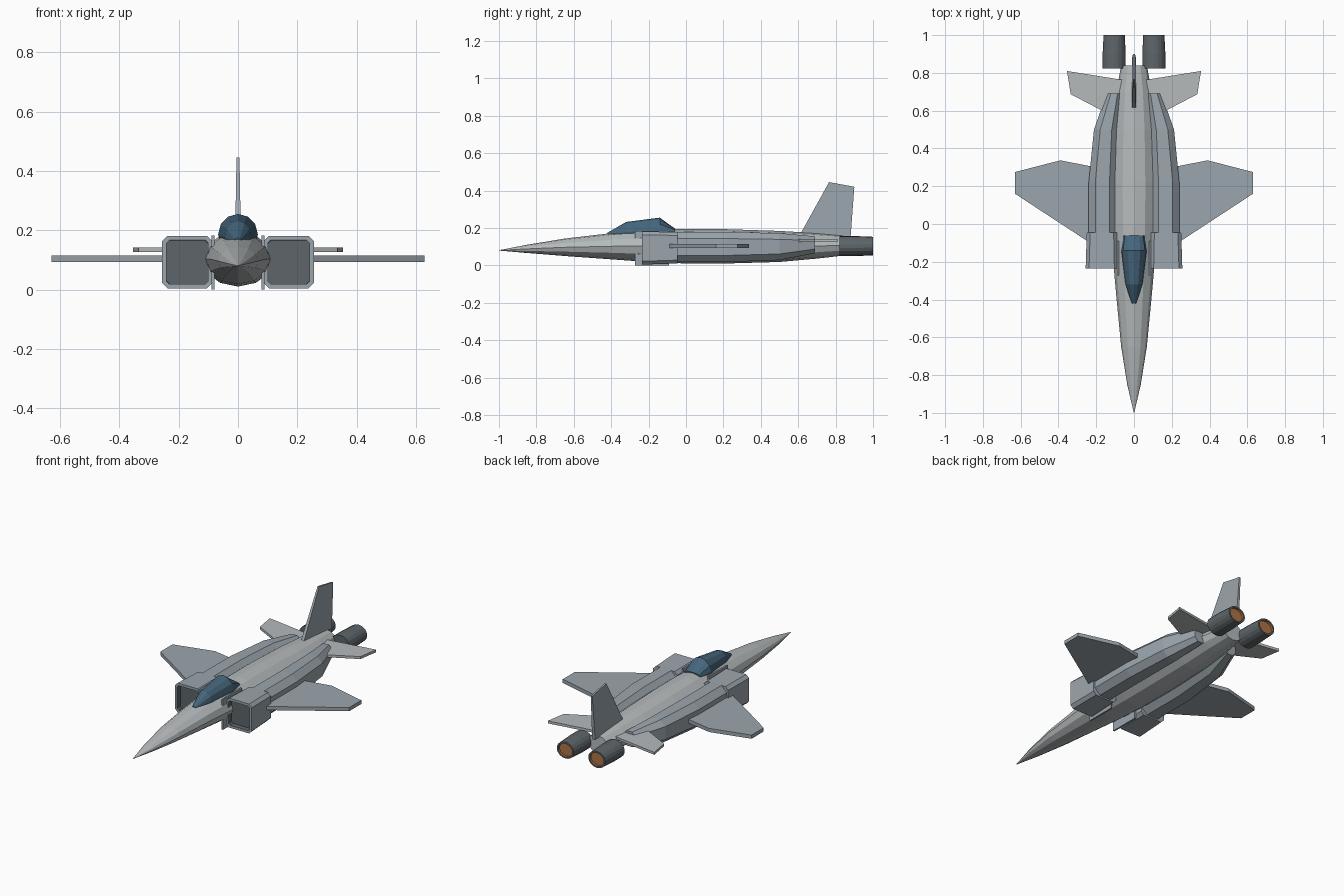
import bpy, bmesh
from math import sin, cos, pi

if "Cube" in bpy.data.objects:
    bpy.data.objects.remove(bpy.data.objects["Cube"])


def mat(name, r, g, b):
    m = bpy.data.materials.new(name)
    m.diffuse_color = (r, g, b, 1)
    m.use_nodes = True
    m.node_tree.nodes["Principled BSDF"].inputs["Base Color"].default_value = m.diffuse_color
    return m


HULL = mat("hull_grey", 0.46, 0.49, 0.50)
PANEL = mat("panel_grey", 0.33, 0.38, 0.42)
DARK = mat("dark_metal", 0.11, 0.13, 0.14)
GLASS = mat("canopy_blue", 0.06, 0.13, 0.20)
GLOW = mat("exhaust_copper", 0.42, 0.17, 0.06)


def make(name, rings, mats, finish=None):
    """Skin a list of equal-length point rings into a closed, flat-shaded solid."""
    bm = bmesh.new()
    loops = [[bm.verts.new(p) for p in ring] for ring in rings]
    n = len(loops[0])
    for a, b in zip(loops, loops[1:]):
        for i in range(n):
            bm.faces.new((a[i], a[(i + 1) % n], b[(i + 1) % n], b[i]))
    first = bm.faces.new(loops[0])
    last = bm.faces.new(loops[-1])
    bmesh.ops.recalc_face_normals(bm, faces=bm.faces[:])
    if finish:
        finish(bm, first, last)
    me = bpy.data.meshes.new(name)
    bm.to_mesh(me)
    bm.free()
    for m in mats:
        me.materials.append(m)
    ob = bpy.data.objects.new(name, me)
    bpy.context.collection.objects.link(ob)
    return ob


def oval(y, cx, cz, rx, rz, n):
    return [(cx + rx * sin(2 * pi * i / n), y, cz + rz * cos(2 * pi * i / n)) for i in range(n)]


def chamfered(y, x0, x1, z0, z1, c):
    return [(x0 + c, y, z0), (x1 - c, y, z0), (x1, y, z0 + c), (x1, y, z1 - c),
            (x1 - c, y, z1), (x0 + c, y, z1), (x0, y, z1 - c), (x0, y, z0 + c)]


def recess(bm, face, rim, depth, index):
    """Sink the face inside a thin rim and colour the sunken part."""
    bmesh.ops.inset_region(bm, faces=[face], thickness=rim)
    direction = face.normal.copy()
    edges = face.edges[:]
    new = bmesh.ops.inset_region(bm, faces=[face], thickness=0.0005)["faces"]
    bmesh.ops.translate(bm, verts=face.verts[:], vec=-direction * depth)
    face.material_index = index
    for f in new:
        f.material_index = index


# Fuselage: y, half width, bottom z, top z
stations = [(-1.0, 0.001, 0.079, 0.081), (-0.85, 0.036, 0.066, 0.110), (-0.65, 0.068, 0.050, 0.143),
            (-0.40, 0.092, 0.032, 0.172), (-0.20, 0.110, 0.018, 0.188), (0.0, 0.118, 0.010, 0.195),
            (0.22, 0.120, 0.010, 0.193), (0.50, 0.112, 0.018, 0.184), (0.70, 0.094, 0.036, 0.172),
            (0.84, 0.068, 0.052, 0.160)]
make("fuselage", [oval(y, 0, (b + t) / 2, w, (t - b) / 2, 12) for y, w, b, t in stations], [HULL])


# Canopy: half dome sections, y, half width, top z
def dome(y, w, base, top):
    pts = [(w * cos(pi * i / 6), y, base + (top - base) * sin(pi * i / 6)) for i in range(7)]
    return pts + [(-w * 0.9, y, base - 0.03), (w * 0.9, y, base - 0.03)]


make("canopy", [dome(-0.42, 0.012, 0.164, 0.174), dome(-0.32, 0.045, 0.178, 0.232),
                dome(-0.14, 0.067, 0.186, 0.255), dome(-0.06, 0.055, 0.184, 0.197)], [GLASS])

# Vertical fin, tapering towards the tip
outline = [(0.61, 0.165, 0.010), (0.765, 0.445, 0.005), (0.90, 0.420, 0.005), (0.88, 0.150, 0.010)]
make("tail_fin", [[(s * t, y, z) for y, z, t in outline] for s in (-1, 1)], [PANEL])


def slab(name, pts, z0, z1, material):
    return make(name, [[(x, y, z) for x, y in pts] for z in (z0, z1)], [material])


for side, s in (("right", 1), ("left", -1)):
    parts = []

    # Engine body beside the fuselage
    body = [(-0.12, 0.095, 0.240, 0.018, 0.178, 0.035), (0.22, 0.095, 0.240, 0.018, 0.178, 0.035),
            (0.50, 0.085, 0.212, 0.028, 0.172, 0.033), (0.69, 0.065, 0.145, 0.065, 0.155, 0.022)]
    parts.append(make(side + "_engine_body", [chamfered(*b) for b in body], [PANEL]))

    # Air intake with dark recessed mouth
    parts.append(make(side + "_intake",
                      [chamfered(-0.235, 0.086, 0.256, 0.004, 0.181, 0.018),
                       chamfered(-0.045, 0.090, 0.250, 0.010, 0.178, 0.018)],
                      [PANEL, DARK], lambda bm, a, b: recess(bm, a, 0.016, 0.03, 1)))

    # Splitter plate between intake and fuselage
    plate = [(0.080, -0.272), (0.090, -0.272), (0.090, -0.09), (0.080, -0.09)]
    parts.append(slab(side + "_splitter_plate", plate, 0.0, 0.183, PANEL))

    # Wing and tailplane
    wing = [(0.20, -0.135), (0.63, 0.16), (0.63, 0.275), (0.39, 0.337), (0.20, 0.30)]
    wing[0] = (0.225, -0.105)
    parts.append(slab(side + "_wing", wing, 0.092, 0.114, PANEL))
    tail = [(0.06, 0.585), (0.155, 0.593), (0.335, 0.687), (0.355, 0.81), (0.06, 0.763)]
    parts.append(slab(side + "_tailplane", tail, 0.126, 0.141, HULL))

    # Exhaust nozzle with copper disc
    nozzle = [oval(y, 0.105, 0.103, r, r * 0.87, 18)
              for y, r in ((0.822, 0.062), (0.90, 0.062), (1.0, 0.057))]
    parts.append(make(side + "_nozzle", nozzle, [DARK, GLOW],
                      lambda bm, a, b: recess(bm, b, 0.010, 0.012, 1)))

    # Mirror to the left
    if s < 0:
        for ob in parts:
            for v in ob.data.vertices:
                v.co.x *= -1
            ob.data.flip_normals()
